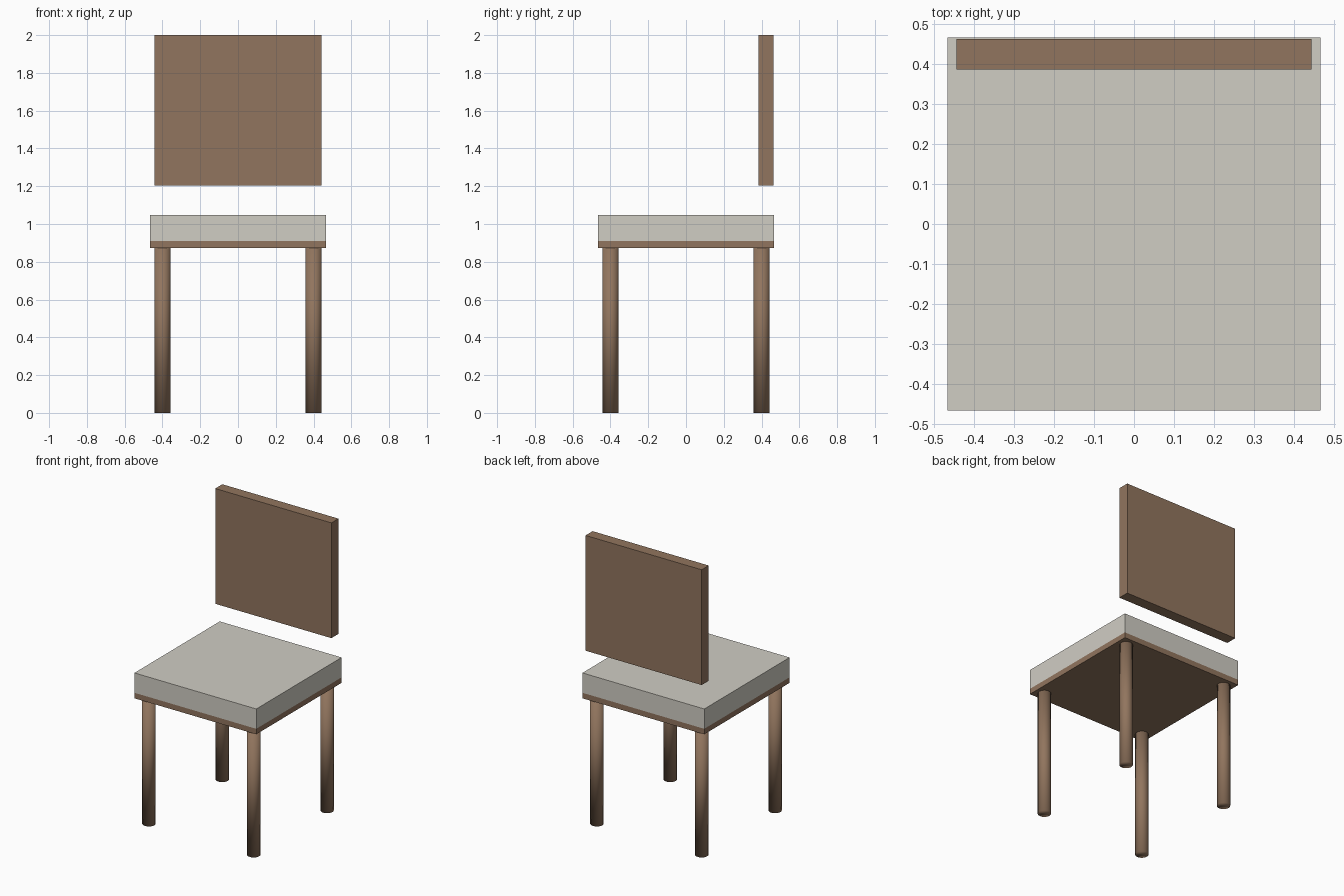
import bpy

default = bpy.data.objects.get("Cube")
if default:
    bpy.data.objects.remove(default, do_unlink=True)


def material(name, rgb):
    mat = bpy.data.materials.new(name)
    mat.use_nodes = True
    color = (*rgb, 1)
    mat.diffuse_color = color
    mat.node_tree.nodes["Principled BSDF"].inputs["Base Color"].default_value = color
    return mat


wood = material("brown wood", (0.285, 0.178, 0.112))
fabric = material("pale grey fabric", (0.63, 0.61, 0.55))


def box(name, low, high, mat):
    center = [(a + b) / 2 for a, b in zip(low, high)]
    bpy.ops.mesh.primitive_cube_add(size=1, location=center)
    obj = bpy.context.object
    obj.name = name
    obj.scale = [b - a for a, b in zip(low, high)]
    bpy.ops.object.transform_apply(location=False, rotation=False, scale=True)
    obj.data.materials.append(mat)
    return obj


# Seat: thin wooden board with a thick cushion on top
HALF = 0.465
BOARD_BOTTOM, BOARD_TOP, CUSHION_TOP = 0.872, 0.91, 1.047
box("seat_board", (-HALF, -HALF, BOARD_BOTTOM), (HALF, HALF, BOARD_TOP), wood)
box("seat_cushion", (-HALF, -HALF, BOARD_TOP), (HALF, HALF, CUSHION_TOP), fabric)

# Floating backrest panel
box("backrest", (-0.443, 0.385, 1.205), (0.443, 0.462, 2.0), wood)

# Four round legs, shaded smooth all over
for depth_name, sy in (("front", -1), ("back", 1)):
    for side_name, sx in (("right", -1), ("left", 1)):
        bpy.ops.mesh.primitive_cylinder_add(
            vertices=32, radius=0.042, depth=BOARD_BOTTOM,
            location=(sx * 0.4, sy * 0.4, BOARD_BOTTOM / 2))
        leg = bpy.context.object
        leg.name = f"{depth_name}_{side_name}_leg"
        leg.data.materials.append(wood)
        bpy.ops.object.shade_smooth()
